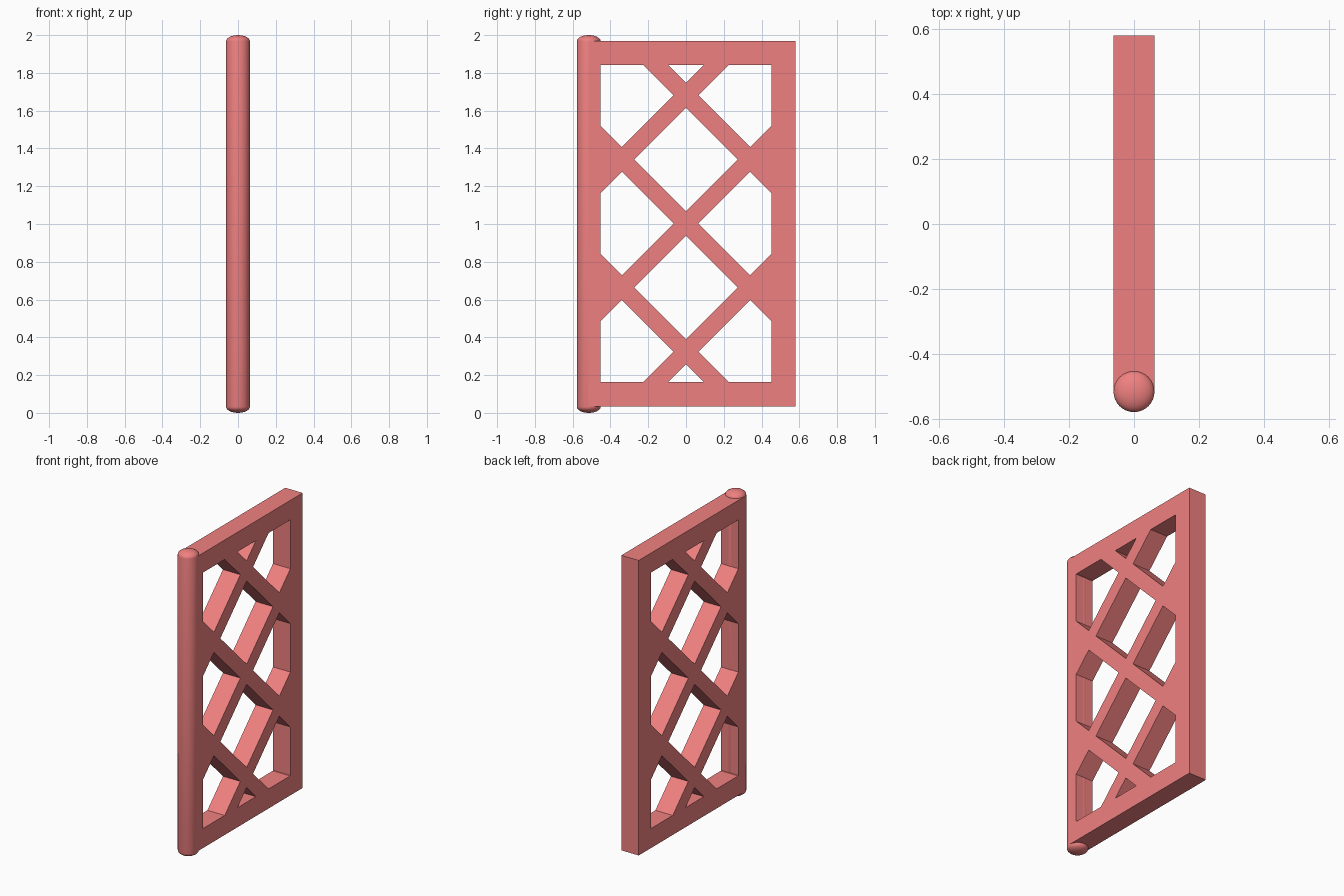
import bpy, bmesh, math

if "Cube" in bpy.data.objects:
    bpy.data.objects.remove(bpy.data.objects["Cube"])

T = 0.063            # half thickness of panel, also post radius
Z0, Z1 = 0.035, 1.97  # panel bottom and top
POST_Y, END_Y = -0.515, 0.58
INNER = (-0.453, 0.453, 0.163, 1.842)   # opening inside the frame
MID_Z = 1.0025
PITCH, HALF = 0.339, 0.273              # lattice spacing, half diagonal of a gap

mat = bpy.data.materials.new("coral")
mat.diffuse_color = (0.871, 0.216, 0.216, 1)
mat.use_nodes = True
mat.node_tree.nodes["Principled BSDF"].inputs["Base Color"].default_value = mat.diffuse_color


def clip(poly, axis, limit, sign):
    """Keep the part of a polygon where sign * (p[axis] - limit) <= 0."""
    out = []
    for p, q in zip(poly, poly[1:] + poly[:1]):
        dp, dq = sign * (p[axis] - limit), sign * (q[axis] - limit)
        if dp <= 0:
            out.append(p)
        if dp * dq < 0:
            t = dp / (dp - dq)
            out.append((p[0] + t * (q[0] - p[0]), p[1] + t * (q[1] - p[1])))
    return out


# Lattice panel: outer rectangle with diamond gaps trimmed by the frame
outlines = [[(POST_Y, Z0), (END_Y, Z0), (END_Y, Z1), (POST_Y, Z1)]]
for k in (-1, 0, 1):
    for m in range(-3, 4):
        if (k + m) % 2 == 0:
            continue
        cy, cz = k * PITCH, MID_Z + m * PITCH
        if k:
            cz = MID_Z + m * PITCH
        gap = [(cy + HALF, cz), (cy, cz + HALF), (cy - HALF, cz), (cy, cz - HALF)]
        for axis, limit, sign in ((0, INNER[0], -1), (0, INNER[1], 1),
                                  (1, INNER[2], -1), (1, INNER[3], 1)):
            gap = clip(gap, axis, limit, sign)
        if len(gap) > 2:
            outlines.append(gap)

curve = bpy.data.curves.new("lattice_panel", 'CURVE')
curve.dimensions = '2D'
curve.fill_mode = 'BOTH'
curve.extrude = T
for pts in outlines:
    s = curve.splines.new('POLY')
    s.points.add(len(pts) - 1)
    for sp, p in zip(s.points, pts):
        sp.co = (p[0], p[1], 0, 1)
    s.use_cyclic_u = True
panel = bpy.data.objects.new("lattice_panel", curve)
panel.rotation_euler = (math.pi / 2, 0, math.pi / 2)
bpy.context.collection.objects.link(panel)
bpy.context.view_layer.objects.active = panel
panel.select_set(True)
bpy.ops.object.convert(target='MESH')
panel = bpy.context.object
bm = bmesh.new()
bm.from_mesh(panel.data)
bmesh.ops.remove_doubles(bm, verts=bm.verts, dist=1e-4)
bmesh.ops.recalc_face_normals(bm, faces=bm.faces)
for f in bm.faces:
    f.smooth = False
bm.to_mesh(panel.data)
bm.free()
panel.data.materials.clear()
panel.data.materials.append(mat)
panel.select_set(False)

# Hinge post: lathed profile with shallow domed ends
STEPS, CAP = 6, 0.032
dome = [(T * math.cos(a), CAP * math.sin(a))
        for a in (i * math.pi / 2 / STEPS for i in range(STEPS + 1))]
profile = [(r, CAP - h) for r, h in reversed(dome)] + [(r, 2 - CAP + h) for r, h in dome]
bm = bmesh.new()
verts = [bm.verts.new((r, 0, z)) for r, z in profile]
edges = [bm.edges.new(e) for e in zip(verts, verts[1:])]
bmesh.ops.spin(bm, geom=verts + edges, cent=(0, 0, 0), axis=(0, 0, 1),
               angle=math.tau, steps=32)
bmesh.ops.remove_doubles(bm, verts=bm.verts, dist=1e-5)
bmesh.ops.recalc_face_normals(bm, faces=bm.faces)
mesh = bpy.data.meshes.new("hinge_post")
bm.to_mesh(mesh)
bm.free()
post = bpy.data.objects.new("hinge_post", mesh)
post.location.y = POST_Y
bpy.context.collection.objects.link(post)
mesh.materials.append(mat)
bpy.context.view_layer.objects.active = post
post.select_set(True)
bpy.ops.object.shade_smooth_by_angle(angle=math.radians(35))
